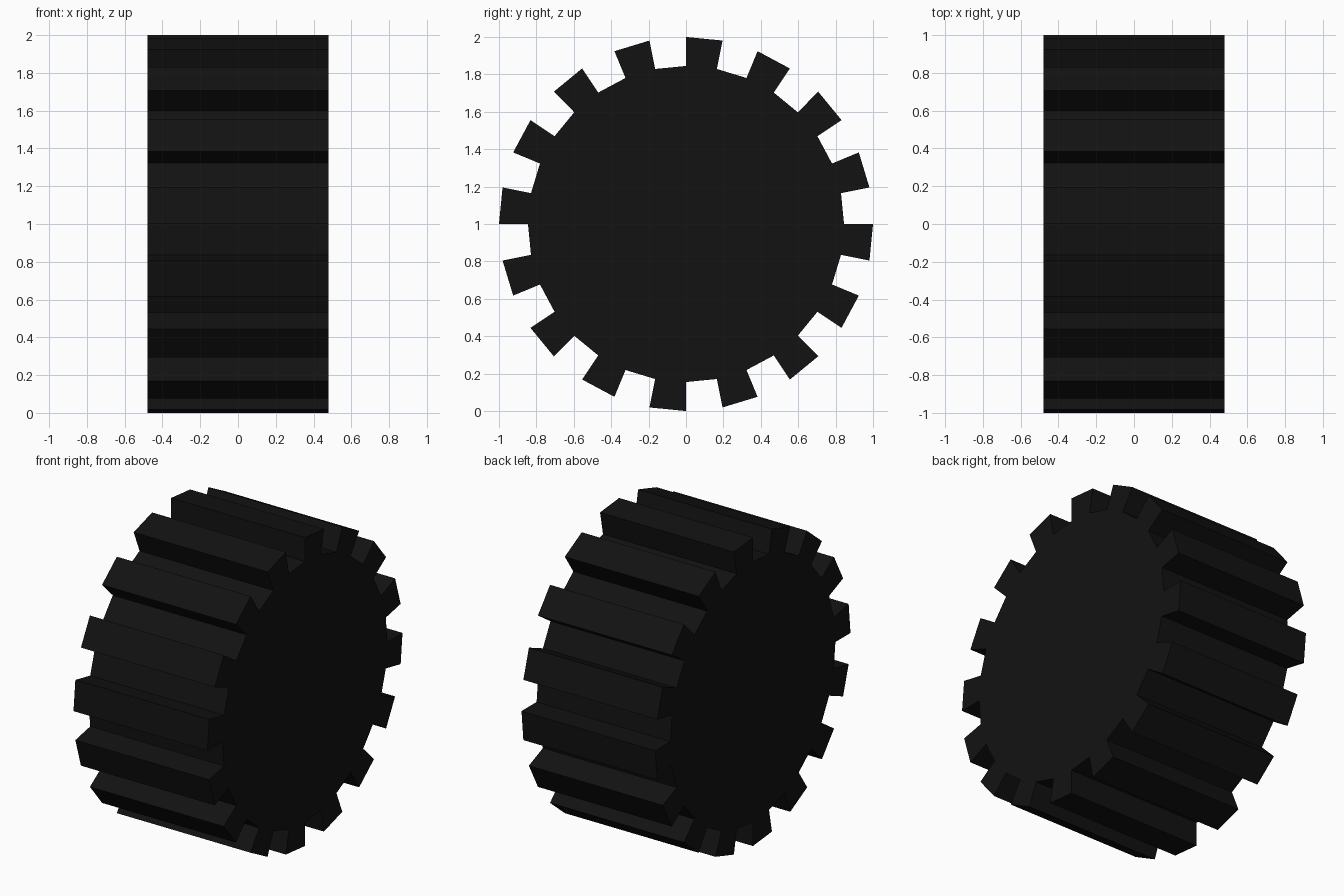
import bpy, bmesh, math

if "Cube" in bpy.data.objects:
    bpy.data.objects.remove(bpy.data.objects["Cube"])

TEETH, R_TIP, R_ROOT, HALF_W = 16, 1.0, 0.845, 0.48


def wheel_point(radius, step):
    # Steps run clockwise from the top, seen from +x
    a = math.tau * step / (2 * TEETH)
    return (-HALF_W, radius * math.sin(a), 1 + radius * math.cos(a))


# Toothed outline: one tip facet and one root facet per pitch
outline = []
for i in range(TEETH):
    outline += [wheel_point(R_ROOT, 2 * i), wheel_point(R_TIP, 2 * i),
                wheel_point(R_TIP, 2 * i + 1), wheel_point(R_ROOT, 2 * i + 1)]

# Extrude the outline across the width of the wheel
bm = bmesh.new()
face = bm.faces.new([bm.verts.new(p) for p in outline])
ext = bmesh.ops.extrude_face_region(bm, geom=[face], use_keep_orig=True)
bmesh.ops.translate(bm, vec=(2 * HALF_W, 0, 0),
                    verts=[v for v in ext["geom"] if isinstance(v, bmesh.types.BMVert)])
bmesh.ops.recalc_face_normals(bm, faces=bm.faces)

mesh = bpy.data.meshes.new("treaded_wheel")
bm.to_mesh(mesh)
bm.free()
wheel = bpy.data.objects.new("treaded_wheel", mesh)
bpy.context.collection.objects.link(wheel)

# Black rubber
rubber = bpy.data.materials.new("black_rubber")
rubber.diffuse_color = (0.006, 0.006, 0.006, 1)
rubber.use_nodes = True
rubber.node_tree.nodes["Principled BSDF"].inputs["Base Color"].default_value = rubber.diffuse_color
mesh.materials.append(rubber)
